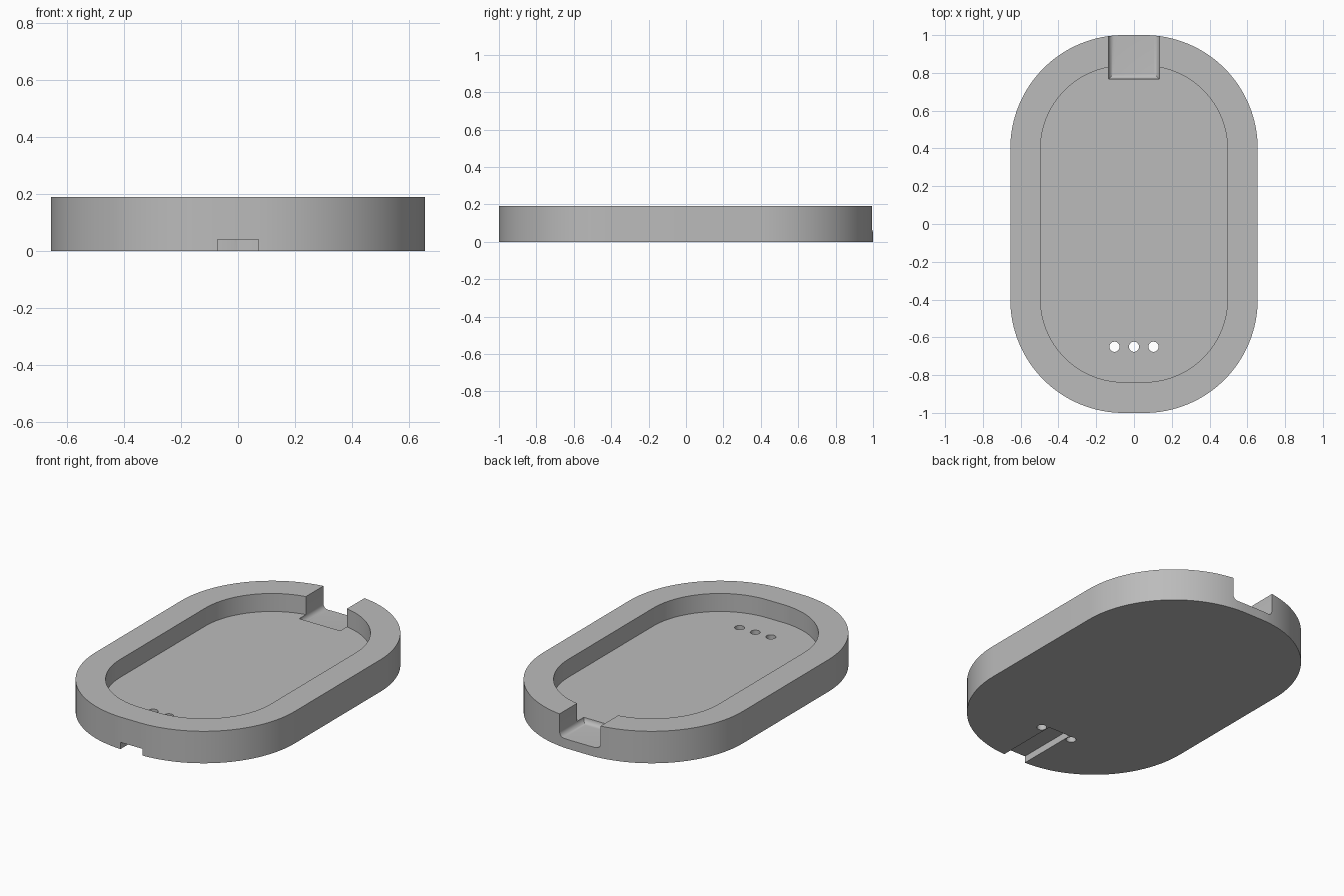
import bpy, bmesh, math

if "Cube" in bpy.data.objects:
    bpy.data.objects.remove(bpy.data.objects["Cube"], do_unlink=True)

grey = bpy.data.materials.new("plain_grey")
grey.use_nodes = True
colour = (0.5, 0.5, 0.5, 1)
grey.diffuse_color = colour
grey.node_tree.nodes["Principled BSDF"].inputs["Base Color"].default_value = colour


def add_object(name, bm):
    bmesh.ops.recalc_face_normals(bm, faces=bm.faces)
    mesh = bpy.data.meshes.new(name)
    bm.to_mesh(mesh)
    bm.free()
    mesh.materials.append(grey)
    obj = bpy.data.objects.new(name, mesh)
    bpy.context.collection.objects.link(obj)
    return obj


def prism(name, outline, z0, z1):
    bm = bmesh.new()
    face = bm.faces.new([bm.verts.new((x, y, z0)) for x, y in outline])
    top = bmesh.ops.extrude_face_region(bm, geom=[face])["geom"]
    bmesh.ops.translate(bm, vec=(0, 0, z1 - z0),
                        verts=[v for v in top if isinstance(v, bmesh.types.BMVert)])
    return add_object(name, bm)


def rounded_rect(hx, hy, r, steps=32):
    points = []
    for q, (sx, sy) in enumerate([(1, 1), (-1, 1), (-1, -1), (1, -1)]):
        for i in range(steps + 1):
            a = math.pi / 2 * (q + i / steps)
            points.append((sx * (hx - r) + r * math.cos(a),
                           sy * (hy - r) + r * math.sin(a)))
    return points


def rect(x, y0, y1):
    return [(-x, y0), (x, y0), (x, y1), (-x, y1)]


def cut(body, cutter):
    mod = body.modifiers.new(cutter.name, "BOOLEAN")
    mod.operation = "DIFFERENCE"
    mod.solver = "EXACT"
    mod.object = cutter
    cutter.hide_render = True
    bpy.context.view_layer.objects.active = body
    bpy.ops.object.modifier_apply(modifier=mod.name)
    bpy.data.objects.remove(cutter, do_unlink=True)


# Tray body with its recessed pocket
tray = prism("tray", rounded_rect(0.655, 1.0, 0.6), 0, 0.19)
cut(tray, prism("pocket", rounded_rect(0.495, 0.837, 0.44), 0.083, 0.3))

# Rear notch with filleted floor edges
floor = 0.055
notch = prism("notch", rect(0.135, 0.767, 1.2), floor, 0.3)
bm = bmesh.new()
bm.from_mesh(notch.data)
edges = [e for e in bm.edges
         if all(v.co.z < floor + 0.01 for v in e.verts)
         and not all(v.co.y > 1 for v in e.verts)]
bmesh.ops.bevel(bm, geom=edges, offset=0.03, segments=6, profile=0.5, affect="EDGES")
bm.to_mesh(notch.data)
bm.free()
cut(tray, notch)

# Cable slot under the front
cut(tray, prism("cable_slot", rect(0.072, -1.2, -0.625), -0.1, 0.04))

# Row of three through holes
for x in (-0.103, 0, 0.103):
    ring = [(x + 0.027 * math.cos(math.tau * i / 32),
             -0.65 + 0.027 * math.sin(math.tau * i / 32)) for i in range(32)]
    cut(tray, prism("pin_hole", ring, -0.1, 0.15))

bpy.ops.object.select_all(action="DESELECT")
tray.select_set(True)
bpy.context.view_layer.objects.active = tray
bpy.ops.object.shade_smooth_by_angle(angle=math.radians(30))
